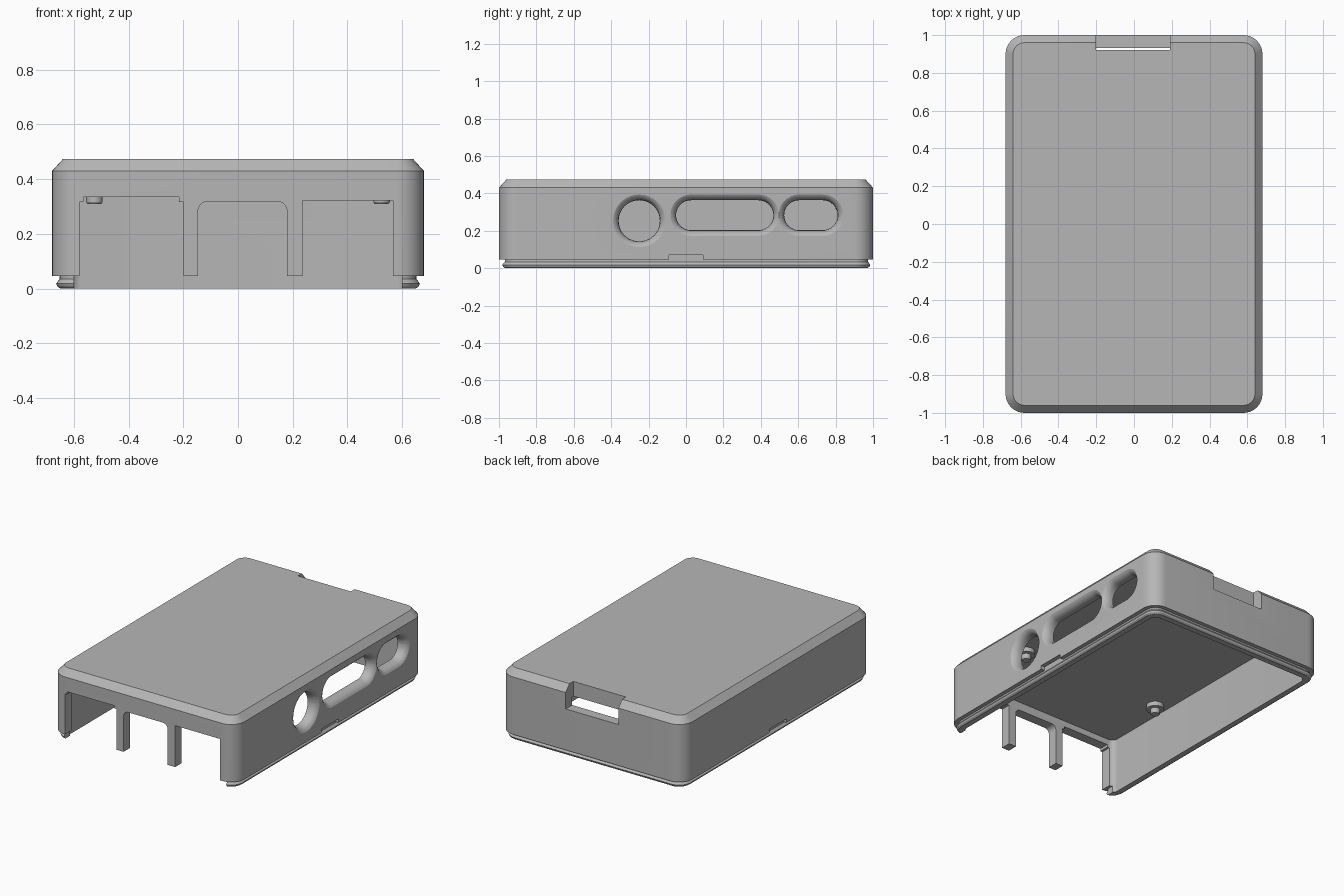
import bpy, bmesh, math
from mathutils import Vector

if "Cube" in bpy.data.objects:
    bpy.data.objects.remove(bpy.data.objects["Cube"], do_unlink=True)

grey = bpy.data.materials.new("plain grey plastic")
grey.use_nodes = True
COLOUR = (0.47, 0.47, 0.47, 1)
grey.diffuse_color = COLOUR
grey.node_tree.nodes["Principled BSDF"].inputs["Base Color"].default_value = COLOUR


def rounded_rect(hx, hy, r, n=8):
    """Outline of a rounded rectangle, counter-clockwise."""
    pts = []
    corners = [(1, 1), (-1, 1), (-1, -1), (1, -1)]
    for k, (sx, sy) in enumerate(corners):
        for i in range(n + 1):
            a = math.pi / 2 * (k + i / n)
            pts.append((sx * (hx - r) + r * math.cos(a), sy * (hy - r) + r * math.sin(a)))
    return pts


def loft(name, rings):
    """Closed solid through a stack of equal-length rings."""
    bm = bmesh.new()
    rows = [[bm.verts.new(p) for p in ring] for ring in rings]
    n = len(rows[0])
    for a, b in zip(rows, rows[1:]):
        for i in range(n):
            j = (i + 1) % n
            bm.faces.new((a[i], a[j], b[j], b[i]))
    bm.faces.new(rows[0][::-1])
    bm.faces.new(rows[-1])
    bmesh.ops.remove_doubles(bm, verts=bm.verts, dist=1e-5)
    bmesh.ops.recalc_face_normals(bm, faces=bm.faces)
    mesh = bpy.data.meshes.new(name)
    bm.to_mesh(mesh)
    bm.free()
    mesh.materials.append(grey)
    obj = bpy.data.objects.new(name, mesh)
    bpy.context.collection.objects.link(obj)
    return obj


def box(name, x0, x1, y0, y1, z0, z1):
    base = [(x0, y0), (x1, y0), (x1, y1), (x0, y1)]
    return loft(name, [[(x, y, z) for x, y in base] for z in (z0, z1)])


def activate(obj):
    bpy.ops.object.select_all(action="DESELECT")
    obj.select_set(True)
    bpy.context.view_layer.objects.active = obj


def cut(target, cutter):
    """Subtract the cutter and discard it."""
    mod = target.modifiers.new("cut", "BOOLEAN")
    mod.operation = "DIFFERENCE"
    mod.solver = "EXACT"
    mod.object = cutter
    cutter.hide_render = True
    activate(target)
    bpy.ops.object.modifier_apply(modifier=mod.name)
    bpy.data.objects.remove(cutter, do_unlink=True)


# Outer shell: snap lip, straight walls, chamfered top
HX, HY, R = 0.68, 1.0, 0.1
profile = [(0, 0.03), (0.007, 0.02), (0.018, 0.015), (0.028, 0.022), (0.034, 0.028),
           (0.045, 0.028), (0.045, 0), (0.43, 0), (0.474, 0.04)]
case = loft("case_shell", [[(x, y, z) for x, y in rounded_rect(HX - d, HY - d, R - d)]
                           for z, d in profile])

# Hollow interior, open underneath
CEILING = 0.375
cut(case, loft("cavity", [[(x, y, z) for x, y in rounded_rect(0.613, 0.932, 0.04)]
                          for z in (-0.1, CEILING)]))

# Front port openings between the posts
cut(case, box("port_a", -0.58, -0.2, -1.1, -0.9, -0.1, 0.317))
cut(case, box("port_a_top", -0.565, -0.215, -1.1, -0.9, 0.2, 0.335))
cut(case, loft("port_b", [[(0.0165 + x, y, 0.118 + z) for x, z in rounded_rect(0.163, 0.2, 0.035)]
                          for y in (-1.1, -0.9)]))
cut(case, box("port_c", 0.235, 0.567, -1.1, -0.9, -0.1, 0.322))

# Snap lip stops short along the front
cut(case, box("front_lip_gap", -0.6, 0.6, -1.1, -0.9, -0.1, 0.045))

# Flared side openings: one round, two slots
flare = [(0.5, 0), (0.63, 0), (0.65, 0.003), (0.665, 0.011), (0.675, 0.021), (0.681, 0.032), (0.75, 0.032)]
for name, cy, cz, hy, hz in (("jack_hole", -0.25, 0.253, 0.11, 0.11),
                             ("long_slot", 0.207, 0.283, 0.26, 0.08),
                             ("short_slot", 0.668, 0.283, 0.143, 0.08)):
    cut(case, loft(name, [[(x, cy + y, cz + z)
                           for y, z in rounded_rect(hy + g, hz + g, hz + g - 0.0005, 10)]
                          for x, g in flare]))

# Card notch in the top of the back wall
cut(case, box("card_notch", -0.2, 0.19, 0.92, 1.1, 0.32, 0.6))

# Pry recesses at the bottom edge of both sides
for s in (-1, 1):
    x0, x1 = sorted((s * 0.652, s * 0.75))
    cut(case, box("pry_recess", x0, x1, -0.09, 0.09, 0.034, 0.07))

activate(case)
bpy.ops.object.shade_smooth_by_angle(angle=math.radians(28))


# Stepped locating pegs hanging from the ceiling
def circle(c, r, z, n=24):
    return [(c.x + r * math.cos(2 * math.pi * i / n), c.y + r * math.sin(2 * math.pi * i / n), z)
            for i in range(n)]


for row, y in (("front", -0.42), ("back", 0.83)):
    for side, x in (("left", 0.525), ("right", -0.525)):
        c = Vector((x, y))
        steps = [(0.026, 0.31), (0.03, 0.316), (0.03, 0.345), (0.055, 0.345), (0.055, CEILING + 0.01)]
        peg = loft(f"{row}_{side}_peg", [circle(c, r, z) for r, z in steps])
        activate(peg)
        bpy.ops.object.shade_smooth_by_angle(angle=math.radians(28))
